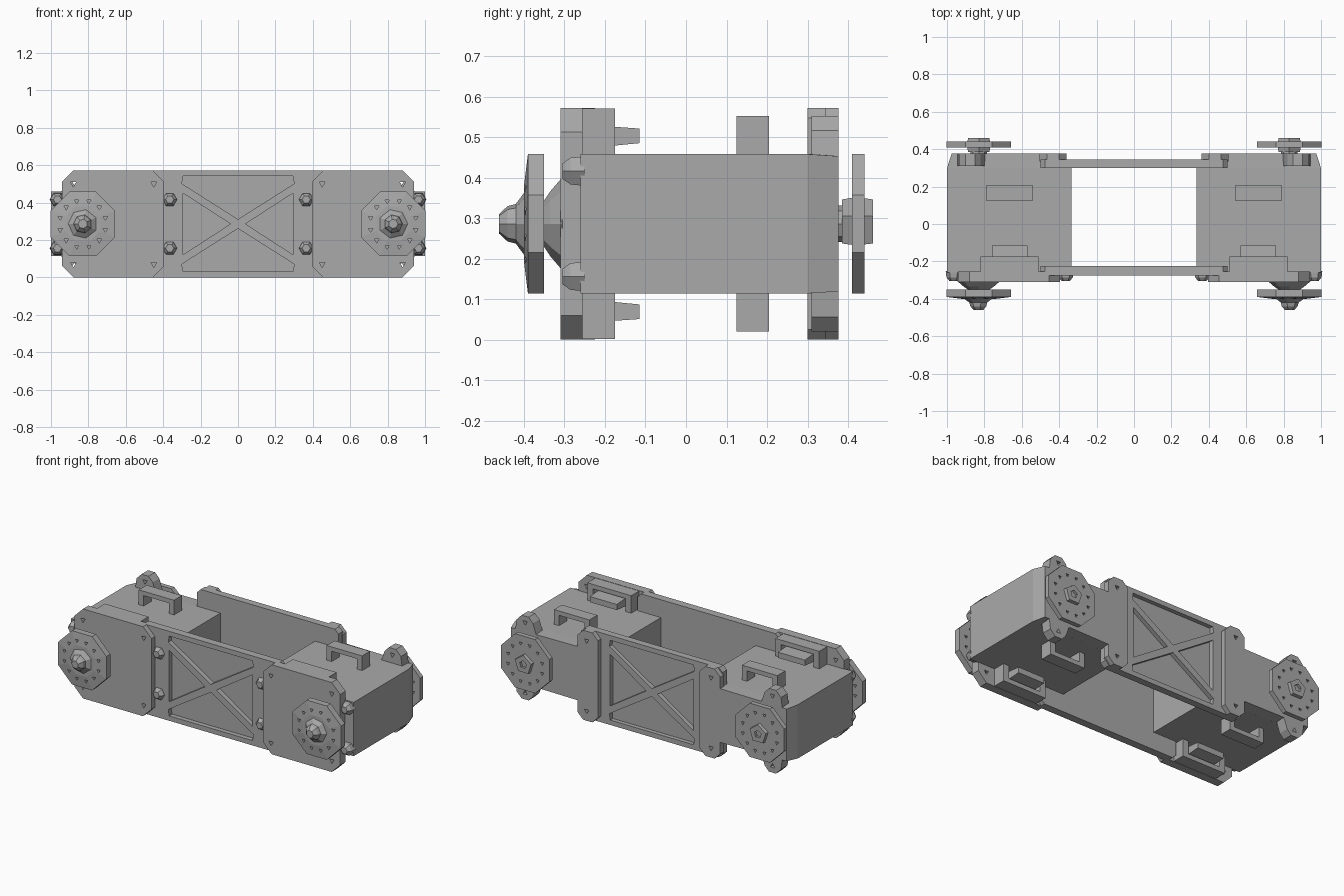
import bpy, bmesh, math
from mathutils import Matrix

if "Cube" in bpy.data.objects:
    bpy.data.objects.remove(bpy.data.objects["Cube"], do_unlink=True)

MID = 0.286      # height of the horizontal symmetry plane; parts are built around it
HUB = 0.83       # distance of the wheel axes from the centre

grey = bpy.data.materials.new("plain grey")
grey.use_nodes = True
grey.diffuse_color = (0.4, 0.4, 0.4, 1)
grey.node_tree.nodes["Principled BSDF"].inputs["Base Color"].default_value = (0.4, 0.4, 0.4, 1)


def prism(bm, outline, y0, y1):
    """Extrude an (x, z) outline from y0 to y1."""
    front = [bm.verts.new((x, y0, z)) for x, z in outline]
    back = [bm.verts.new((x, y1, z)) for x, z in outline]
    bm.faces.new(front)
    bm.faces.new(back[::-1])
    for i in range(len(front)):
        j = (i + 1) % len(front)
        bm.faces.new((front[i], back[i], back[j], front[j]))


def box(bm, x0, x1, y0, y1, z0, z1):
    prism(bm, [(x0, z0), (x1, z0), (x1, z1), (x0, z1)], y0, y1)


def turned(bm, x, z, profile, sides, turn=0.0):
    """Faceted solid around a y axis, from (y, radius) pairs."""
    rings = []
    for y, r in profile:
        angles = [turn + math.tau * k / sides for k in range(sides)]
        rings.append([bm.verts.new((x + r * math.cos(a), y, z + r * math.sin(a))) for a in angles])
    bm.faces.new(rings[0])
    bm.faces.new(rings[-1][::-1])
    for a, b in zip(rings, rings[1:]):
        for k in range(sides):
            n = (k + 1) % sides
            bm.faces.new((a[k], b[k], b[n], a[n]))


def clipped(x0, x1, h, c):
    """Rectangle outline with cut corners."""
    return [(x0 + c, -h), (x1 - c, -h), (x1, c - h), (x1, h - c),
            (x1 - c, h), (x0 + c, h), (x0, h - c), (x0, c - h)]


def make(name, bm, mirror_x=True, mirror_z=False, cutter=None):
    def to_object(label, b):
        bmesh.ops.recalc_face_normals(b, faces=b.faces)
        mesh = bpy.data.meshes.new(label)
        b.to_mesh(mesh)
        b.free()
        ob = bpy.data.objects.new(label, mesh)
        ob.location.z = MID
        bpy.context.collection.objects.link(ob)
        return ob

    ob = to_object(name, bm)
    ob.data.materials.append(grey)
    if cutter:
        tool = to_object(name + "_cutter", cutter)
        mod = ob.modifiers.new("cut", 'BOOLEAN')
        mod.object, mod.solver = tool, 'EXACT'
        bpy.context.view_layer.objects.active = ob
        bpy.ops.object.modifier_apply(modifier=mod.name)
        bpy.data.objects.remove(tool, do_unlink=True)
    if mirror_x or mirror_z:
        mod = ob.modifiers.new("mirror", 'MIRROR')
        mod.use_axis = (mirror_x, False, mirror_z)
        mod.use_mirror_merge = False
    return ob


def bolt_holes(points, y0, y1, r=0.018):
    bm = bmesh.new()
    for x, z in points:
        turned(bm, x, z, [(y0, r), (y1, r)], 3, math.pi / 6)
    return bm


# Motor housings, with the rear outer corner sloped in
bm = bmesh.new()
box(bm, 0.335, 1.0, -0.26, 0.3, -0.172, 0.172)
make("motor_housing", bm)
bm = bmesh.new()
box(bm, 0.5, 1.0, 0.298, 0.376, -0.172, 0.172)
for v in bm.verts:
    if v.co.y > 0.35 and v.co.x > 0.9:
        v.co.x -= 0.025
        v.co.z *= 0.97
make("housing_back", bm)

# Front mounting plates with bolt holes
bm = bmesh.new()
prism(bm, clipped(0.395, 0.94, MID, 0.06), -0.31, -0.255)
corners = [(x, z) for x in (0.45, 0.88) for z in (-0.215, 0.215)]
make("front_plate", bm, cutter=bolt_holes(corners, -0.35, -0.2))

# Lugs standing out beside the front plates
bm = bmesh.new()
for x in (0.365, 0.965):
    turned(bm, x, 0.13, [(-0.305, 0.022), (-0.285, 0.038), (-0.25, 0.042)], 6)
make("side_lug", bm, mirror_z=True)

# Hollow brackets behind the front plates, above and below the housing
bm = bmesh.new()
box(bm, 0.51, 0.82, -0.257, -0.175, 0.255, MID - 0.002)
for x in (0.51, 0.78):
    box(bm, x, x + 0.04, -0.257, -0.175, 0.17, 0.256)
make("bracket", bm, mirror_z=True)
bm = bmesh.new()
box(bm, 0.57, 0.76, -0.257, -0.115, 0.185, 0.245)
for v in bm.verts:
    if v.co.y > -0.2:
        v.co.z = 0.22 + (v.co.z - 0.22) * 0.6
make("bracket_tongue", bm, mirror_z=True)

# Bridge handles in the middle of the housings
bm = bmesh.new()
prism(bm, [(0.54, 0.17), (0.54, 0.266), (0.79, 0.266), (0.79, 0.17),
           (0.755, 0.17), (0.755, 0.238), (0.575, 0.238), (0.575, 0.17)], 0.125, 0.205)
make("handle", bm, mirror_z=True)

# Rear ears above and below the wheels, and the rear joint strips
bm = bmesh.new()
prism(bm, [(0.78, 0.12), (0.82, 0.235), (0.85, 0.266), (0.9, 0.266), (0.935, 0.23), (0.95, 0.12)],
      0.31, 0.376)
make("rear_ear", bm, mirror_z=True, cutter=bolt_holes([(0.875, 0.225)], 0.28, 0.41))
bm = bmesh.new()
prism(bm, clipped(0.36, 0.505, MID, 0.04), 0.335, 0.376)
make("joint_strip", bm, cutter=bolt_holes([(0.44, -0.225), (0.44, 0.225)], 0.32, 0.4))

# Link plates with four pockets that leave a raised cross on the outer side
for name, inner, outer in (("front_link", -0.225, -0.275), ("rear_link", 0.3, 0.345)):
    bm = bmesh.new()
    prism(bm, clipped(-0.5, 0.5, MID, 0.025), inner, outer)
    pockets = bmesh.new()
    floor = inner + 0.4 * (outer - inner)
    rim = outer + (outer - inner)
    for s in (-1, 1):
        prism(pockets, [(s * 0.295, -0.165), (s * 0.295, 0.165), (s * 0.04, 0)], floor, rim)
        prism(pockets, [(-0.3, s * 0.215), (-0.295, s * 0.255), (0.295, s * 0.255),
                        (0.3, s * 0.215), (0, s * 0.025)], floor, rim)
    bmesh.ops.recalc_face_normals(pockets, faces=pockets.faces)
    make(name, bm, mirror_x=False, cutter=pockets)

# Octagonal wheels with a ring of bolt holes
ring = [(HUB + 0.125 * math.cos(a), 0.125 * math.sin(a))
        for a in (math.tau * (k + 0.5) / 12 for k in range(12))]
R = 0.172 / math.cos(math.pi / 8)
bm = bmesh.new()
turned(bm, HUB, 0, [(-0.35, R), (-0.39, R), (-0.4, 0.1)], 8, math.pi / 8)
make("front_wheel", bm, cutter=bolt_holes(ring, -0.45, -0.3, 0.013))
bm = bmesh.new()
turned(bm, HUB, 0, [(0.41, R), (0.44, R)], 8, math.pi / 8)
make("rear_wheel", bm, cutter=bolt_holes(ring, 0.38, 0.48, 0.013))

# Front hub nuts and the shaft bosses between wheel and plate
bm = bmesh.new()
turned(bm, HUB, 0, [(-0.395, 0.085), (-0.42, 0.05), (-0.44, 0.045), (-0.461, 0.025)], 7)
make("front_hub", bm)
bm = bmesh.new()
turned(bm, HUB, 0, [(-0.305, 0.115), (-0.335, 0.08), (-0.355, 0.05)], 8)
make("front_boss", bm)

# Five-sided rear hubs with a hollow centre, and their shafts
bm = bmesh.new()
turned(bm, HUB, 0, [(0.385, 0.06), (0.42, 0.066), (0.461, 0.06)], 5, math.pi / 2)
hollow = bmesh.new()
turned(hollow, HUB, 0, [(0.445, 0.025), (0.48, 0.025)], 5, math.pi / 2)
make("rear_hub", bm, cutter=hollow)
bm = bmesh.new()
turned(bm, HUB, 0, [(0.37, 0.045), (0.39, 0.045)], 8)
make("rear_shaft", bm)
